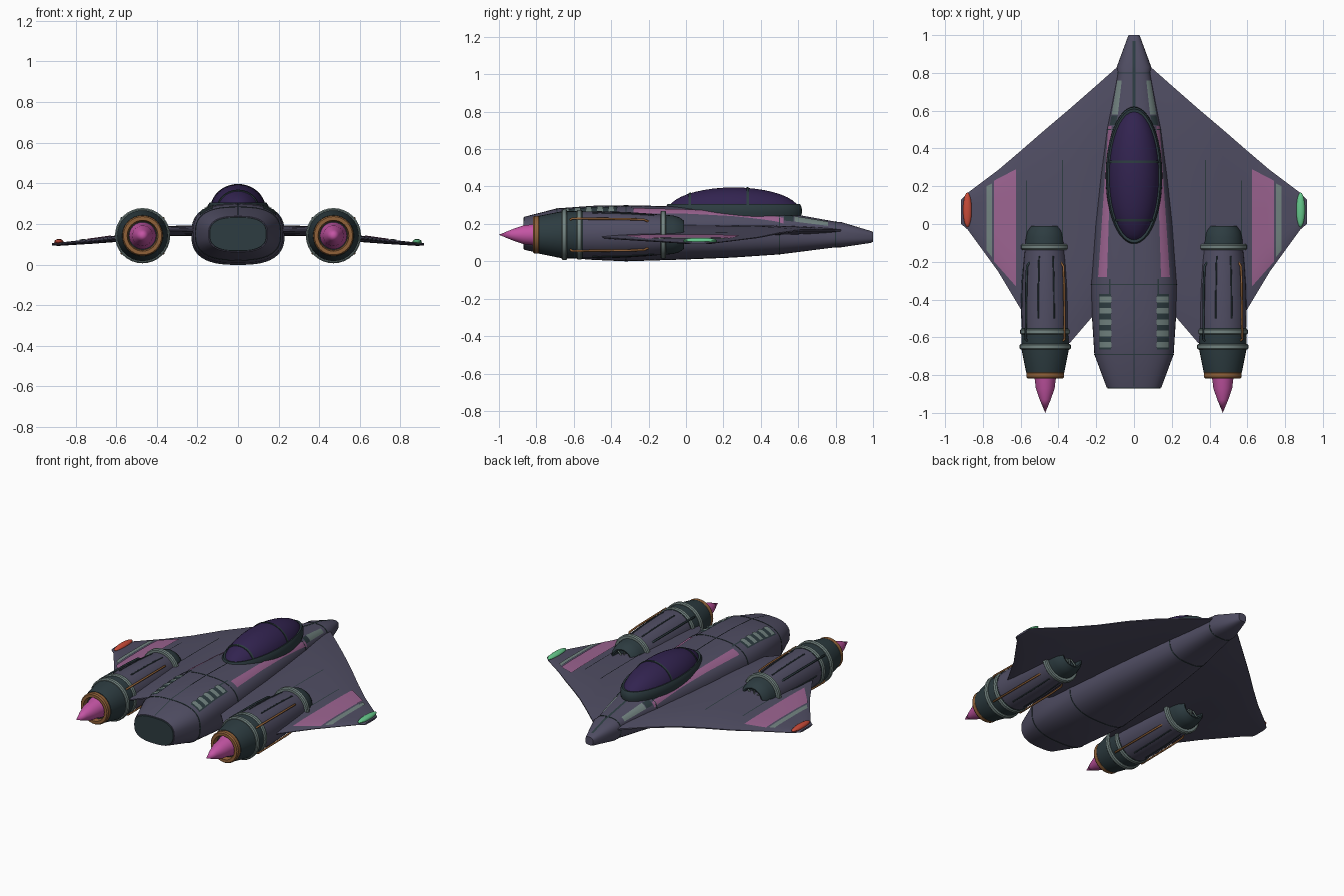
import bpy, bmesh, math
from mathutils import Vector

if "Cube" in bpy.data.objects:
    bpy.data.objects.remove(bpy.data.objects["Cube"])


def material(name, r, g, b):
    m = bpy.data.materials.new(name)
    m.use_nodes = True
    m.diffuse_color = (r, g, b, 1)
    node = next(n for n in m.node_tree.nodes if n.type == 'BSDF_PRINCIPLED')
    node.inputs["Base Color"].default_value = (r, g, b, 1)
    node.inputs["Roughness"].default_value = 0.6
    return m


HULL = material("slate purple hull", 0.08, 0.075, 0.125)
TEAL = material("dark teal metal", 0.026, 0.045, 0.052)
GREY = material("grey green trim", 0.17, 0.23, 0.22)
PINK = material("dusty pink paint", 0.33, 0.125, 0.28)
PLUME = material("bright pink exhaust", 0.55, 0.09, 0.37)
GLASS = material("deep violet glass", 0.032, 0.017, 0.08)
COPPER = material("copper", 0.28, 0.12, 0.04)
RED = material("red light", 0.58, 0.07, 0.04)
GREEN = material("green light", 0.13, 0.58, 0.26)


def finish(bm, name, mat, recalc=True):
    if recalc:
        bmesh.ops.recalc_face_normals(bm, faces=bm.faces)
    me = bpy.data.meshes.new(name)
    bm.to_mesh(me)
    bm.free()
    me.materials.append(mat)
    ob = bpy.data.objects.new(name, me)
    bpy.context.collection.objects.link(ob)
    bpy.ops.object.select_all(action='DESELECT')
    ob.select_set(True)
    bpy.context.view_layer.objects.active = ob
    bpy.ops.object.shade_smooth_by_angle(angle=math.radians(32))
    return ob


def loft(name, rings, mat, caps=True):
    bm = bmesh.new()
    loops = [[bm.verts.new(p) for p in ring] for ring in rings]
    n = len(loops[0])
    for a, b in zip(loops, loops[1:]):
        for i in range(n):
            j = (i + 1) % n
            bm.faces.new((a[i], a[j], b[j], b[i]))
    if caps:
        bm.faces.new(loops[0])
        bm.faces.new(loops[-1])
    bmesh.ops.remove_doubles(bm, verts=bm.verts, dist=1e-5)
    return finish(bm, name, mat)


def lathe(name, profile, x, z, mat, caps=True, n=32):
    # profile holds (y, radius) pairs around an axis along y
    turn = [math.tau * i / n for i in range(n)]
    return loft(name, [[(x + r * math.cos(a), y, z + r * math.sin(a)) for a in turn]
                       for y, r in profile], mat, caps)


def interp(table, t):
    if t <= table[0][0]:
        return table[0][1:]
    for a, b in zip(table, table[1:]):
        if t <= b[0]:
            k = (t - a[0]) / (b[0] - a[0])
            return [p + (q - p) * k for p, q in zip(a[1:], b[1:])]
    return table[-1][1:]


# Fuselage stations: y, half width, bottom, top
BODY = [(-0.865, 0.145, 0.062, 0.238), (-0.69, 0.21, 0.022, 0.283), (-0.5, 0.222, 0.008, 0.297),
        (-0.32, 0.228, 0.0, 0.3), (0.0, 0.205, 0.01, 0.293), (0.25, 0.178, 0.02, 0.283),
        (0.5, 0.145, 0.037, 0.266), (0.8, 0.088, 0.075, 0.212), (0.83, 0.092, 0.075, 0.21),
        (0.985, 0.035, 0.098, 0.163), (1.0, 0.028, 0.104, 0.157)]
POWER = 2.7


def body_ring(y, grow=0.0, n=48):
    w, lo, hi = interp(BODY, y)
    ring = []
    for i in range(n):
        c, s = math.cos(math.tau * i / n), math.sin(math.tau * i / n)
        ring.append(((w + grow) * math.copysign(abs(c) ** (2 / POWER), c), y,
                     (lo + hi) / 2 + ((hi - lo) / 2 + grow) * math.copysign(abs(s) ** (2 / POWER), s)))
    return ring


def body_top(x, y):
    w, lo, hi = interp(BODY, y)
    k = max(0.0, 1 - min(1, abs(x) / w) ** POWER) ** (1 / POWER)
    return (lo + hi) / 2 + (hi - lo) / 2 * k


loft("fuselage", [body_ring(s[0]) for s in BODY], HULL)
loft("rear_panel", [body_ring(-0.865, -0.004), [(x, y - 0.005, z) for x, y, z in body_ring(-0.865, -0.006)]], TEAL)
for y in (-0.69, -0.32, 0.5, 0.8):
    loft("hull_seam", [body_ring(y + d, g) for d, g in ((-0.003, -0.002), (-0.003, 0.002), (0.003, 0.002), (0.003, -0.002))], TEAL)

# Wing stations: x, leading y, trailing y, mid height, half thickness
WING = [(0.0, 0.83, -0.4, 0.165, 0.026), (0.09, 0.83, -0.42, 0.165, 0.026), (0.22, 0.715, -0.49, 0.167, 0.026),
        (0.34, 0.61, -0.63, 0.165, 0.025), (0.47, 0.5, -0.63, 0.15, 0.022), (0.6, 0.387, -0.45, 0.127, 0.016),
        (0.72, 0.285, -0.25, 0.114, 0.012), (0.88, 0.165, -0.03, 0.1, 0.008), (0.915, 0.13, 0.0, 0.099, 0.006)]


def wing_fill(t):
    return 0.15 + 0.85 * (1 - (2 * t - 1) ** 4)


def wing_top(x, y):
    lead, trail, mid, half = interp(WING, abs(x))
    return mid + half * wing_fill(min(1, max(0, (lead - y) / (lead - trail))))


def wing_ring(x, n=16):
    lead, trail, mid, half = interp(WING, abs(x))
    ts = [i / n for i in range(n + 1)]
    side = lambda s, seq: [(x, lead + (trail - lead) * t, mid + s * half * wing_fill(t)) for t in seq]
    return side(1, ts) + side(-1, ts[::-1])


spans = [s[0] for s in WING]
loft("wing", [wing_ring(x) for x in [-x for x in spans[:0:-1]] + spans], HULL)


def plate(name, surface, corners, mat, sides=(1, -1), nu=6, nv=24, lift=0.004):
    # Thin painted skin over a surface; corners run inner front, outer front, outer back, inner back
    a, b, c, d = [Vector(p) for p in corners]
    for s in sides:
        bm = bmesh.new()
        grid = []
        for j in range(nv + 1):
            p, q = a.lerp(d, j / nv), b.lerp(c, j / nv)
            row = [p.lerp(q, i / nu) for i in range(nu + 1)]
            grid.append([bm.verts.new((s * v.x, v.y, surface(v.x, v.y) + lift)) for v in row])
        for r0, r1 in zip(grid, grid[1:]):
            for i in range(nu):
                f = bm.faces.new((r0[i], r0[i + 1], r1[i + 1], r1[i]))
                f.normal_update()
                if f.normal.z < 0:
                    f.normal_flip()
        finish(bm, name, mat, False)


def strip(name, surface, x0, x1, y0, y1, mat, sides=(1, -1)):
    plate(name, surface, [(x0, y0), (x1, y0), (x1, y1), (x0, y1)], mat, sides)


# Painted hull and wing markings
plate("hull_stripe", body_top, [(0.118, 0.52), (0.136, 0.52), (0.19, -0.28), (0.143, -0.28)], PINK)
plate("nose_stripe", body_top, [(0.065, 0.76), (0.088, 0.76), (0.118, 0.58), (0.085, 0.58)], GREY)
plate("nose_stripe_end", body_top, [(0.085, 0.575), (0.119, 0.575), (0.128, 0.525), (0.1, 0.525)], TEAL)
plate("wing_panel", wing_top, [(0.625, 0.29), (0.74, 0.23), (0.74, -0.2), (0.625, -0.33)], PINK)
plate("wing_stripe", wing_top, [(0.752, 0.215), (0.78, 0.2), (0.78, -0.14), (0.752, -0.175)], GREY)
strip("wing_seam_outer", wing_top, 0.567, 0.572, 0.23, -0.3, TEAL)
strip("wing_seam_inner", wing_top, 0.376, 0.381, 0.34, -0.1, TEAL)
strip("spine_seam_rear", body_top, -0.003, 0.003, -0.1, -0.86, TEAL, (1,))
strip("spine_seam_nose", body_top, -0.007, 0.007, 0.97, 0.62, TEAL, (1,))

# Rear vents with slats
strip("vent_base", body_top, 0.122, 0.186, -0.37, -0.665, TEAL)
strip("vent_lead", body_top, 0.125, 0.133, -0.29, -0.37, TEAL)
for i in range(5):
    y = -0.385 - 0.06 * i
    plate("vent_slat", body_top, [(0.12, y), (0.182, y), (0.182, y - 0.03), (0.12, y - 0.03)], GREY, nv=4, lift=0.008)


# Canopy
def oval(rx, ry, z, n=48):
    return [(rx * math.cos(math.tau * i / n), 0.255 + ry * math.sin(math.tau * i / n), z) for i in range(n)]


def dome(name, centre, radii, mat, seg=40):
    bm = bmesh.new()
    bmesh.ops.create_uvsphere(bm, u_segments=seg, v_segments=seg // 2, radius=1)
    for v in bm.verts:
        v.co = Vector(p * r for p, r in zip(v.co, radii)) + Vector(centre)
    return finish(bm, name, mat)


GX, GY, GZ = 0.136, 0.352, 0.125
dome("canopy_glass", (0, 0.255, 0.27), (GX, GY, GZ), GLASS)
loft("canopy_frame", [oval(0.14, 0.35, 0.22), oval(0.15, 0.366, 0.26), oval(0.149, 0.363, 0.29),
                      oval(0.14, 0.354, 0.306), oval(0.126, 0.336, 0.302)], TEAL)
for y in (0.33, 0.02):
    rings = []
    for d, g in ((-0.006, -0.004), (-0.006, 0.004), (0.006, 0.004), (0.006, -0.004)):
        k = math.sqrt(1 - ((y + d - 0.255) / GY) ** 2)
        rings.append([((GX * k + g) * math.cos(a), y + d, 0.27 + (GZ * k + g) * math.sin(a))
                      for a in [math.tau * i / 40 for i in range(40)]])
    loft("canopy_rib", rings, TEAL, caps=False)

# Wing tip lights
for s, mat, name in ((1, GREEN, "left_light"), (-1, RED, "right_light")):
    dome(name, (s * 0.882, 0.075, 0.11), (0.023, 0.092, 0.016), mat, 20)


# Engines
def rod(name, points, radius, mat):
    cu = bpy.data.curves.new(name, 'CURVE')
    cu.dimensions = '3D'
    cu.bevel_depth, cu.bevel_resolution, cu.use_fill_caps = radius, 2, True
    sp = cu.splines.new('POLY')
    sp.points.add(len(points) - 1)
    for p, co in zip(sp.points, points):
        p.co = (*co, 1)
    cu.materials.append(mat)
    bpy.context.collection.objects.link(bpy.data.objects.new(name, cu))


CZ = 0.142
for cx in (0.47, -0.47):
    lathe("engine_intake", [(-0.06, 0.0), (-0.05, 0.062), (-0.012, 0.066), (-0.01, 0.074), (-0.035, 0.093),
                            (-0.07, 0.103), (-0.13, 0.108)], cx, CZ, TEAL)
    lathe("intake_hub", [(-0.06, 0.025), (-0.035, 0.018), (-0.015, 0.0)], cx, CZ, GREY)
    for i in range(8):
        a = math.tau * i / 8
        rod("intake_blade", [(cx + r * math.cos(a), -0.035, CZ + r * math.sin(a)) for r in (0.01, 0.064)], 0.005, GREY)
    lathe("engine_body", [(-0.12, 0.106), (-0.2, 0.114), (-0.32, 0.122), (-0.46, 0.126), (-0.56, 0.124)], cx, CZ, HULL)
    lathe("engine_rear", [(-0.55, 0.126), (-0.66, 0.126), (-0.785, 0.101), (-0.785, 0.07)], cx, CZ, TEAL)
    for y, r in ((-0.122, 0.128), (-0.57, 0.133), (-0.65, 0.136)):
        lathe("engine_ring", [(y + 0.015, 0.1), (y + 0.015, r - 0.006), (y + 0.009, r), (y - 0.009, r),
                              (y - 0.015, r - 0.006), (y - 0.015, 0.1)], cx, CZ, GREY, False)
    lathe("nozzle_ring", [(-0.78, 0.07), (-0.78, 0.094), (-0.788, 0.1), (-0.81, 0.1), (-0.818, 0.094),
                          (-0.818, 0.076), (-0.79, 0.07)], cx, CZ, COPPER, False)
    lathe("exhaust_plume", [(-0.784, 0.066), (-0.825, 0.055), (-0.87, 0.05), (-0.93, 0.029), (-1.0, 0.0)], cx, CZ, PLUME)
    # Pipes along the casing
    for deg in (40, 140, 220, 320):
        a = math.radians(deg)
        path = [(cx + r * math.cos(a), y, CZ + r * math.sin(a))
                for y, r in ((-0.2, 0.108), (-0.225, 0.126), (-0.32, 0.131), (-0.61, 0.135), (-0.62, 0.12))]
        rod("engine_pipe", path, 0.006, TEAL if deg == 140 else COPPER)
    # Panel lines on the casing
    for deg in (68, 107, 180, 253, 292):
        a = math.radians(deg)
        path = [(cx + r * math.cos(a), y, CZ + r * math.sin(a)) for y, r in ((-0.17, 0.111), (-0.32, 0.122), (-0.5, 0.1255))]
        rod("casing_seam", path, 0.004, TEAL)
